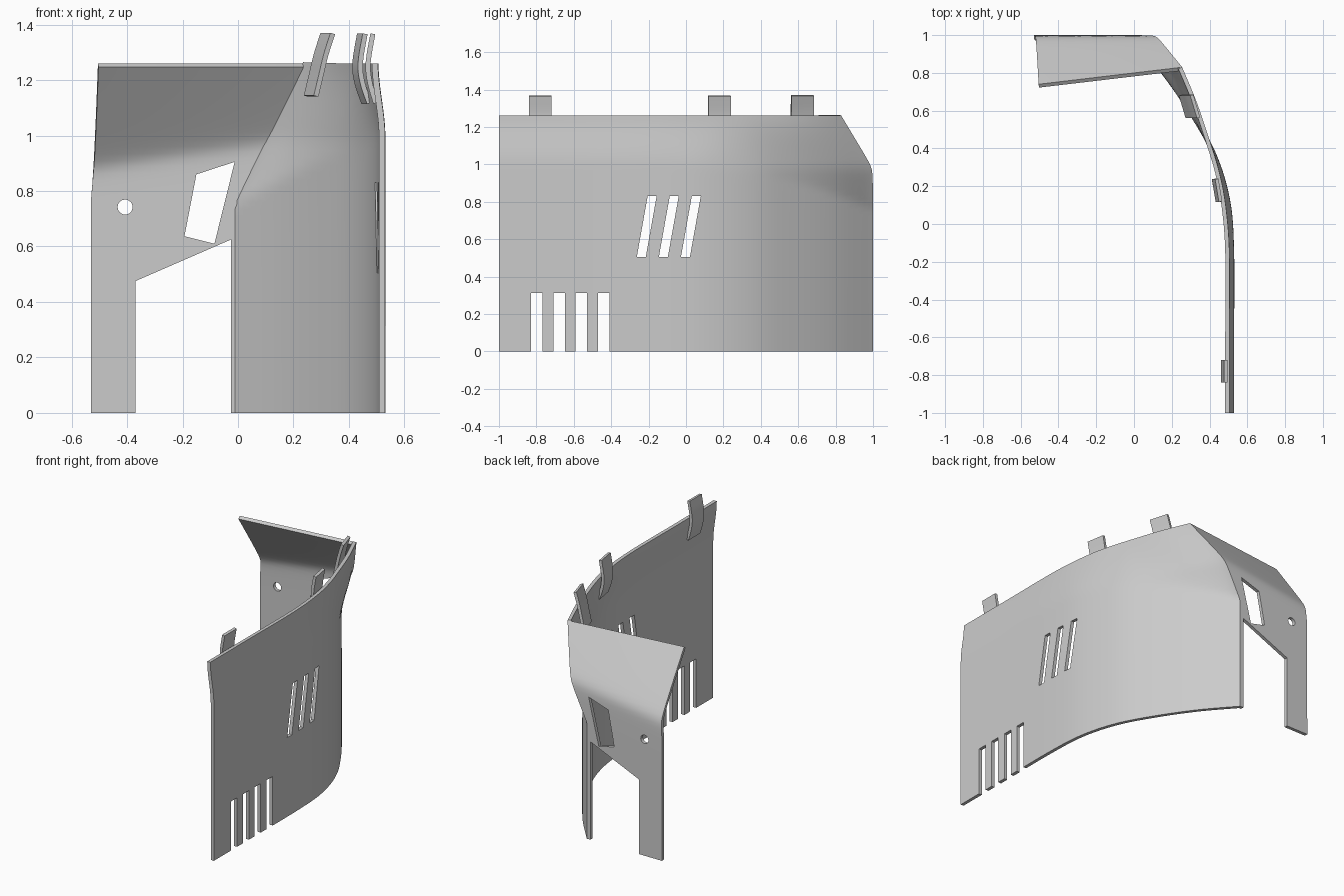
import bpy, bmesh, math
from mathutils import Vector

cube = bpy.data.objects.get("Cube")
if cube:
    bpy.data.objects.remove(cube, do_unlink=True)

TOP, THICK = 1.26, 0.022

grey = bpy.data.materials.new("plain_grey")
grey.use_nodes = True
grey.diffuse_color = (0.6, 0.6, 0.6, 1)
grey.node_tree.nodes["Principled BSDF"].inputs["Base Color"].default_value = (0.6, 0.6, 0.6, 1)


def add_object(name, bm):
    mesh = bpy.data.meshes.new(name)
    bm.to_mesh(mesh)
    bm.free()
    obj = bpy.data.objects.new(name, mesh)
    mesh.materials.append(grey)
    bpy.context.collection.objects.link(obj)
    return obj


def sheet(name, point, cols, rows):
    """Grid surface from point(u, v), both running 0..1."""
    bm = bmesh.new()
    grid = [[bm.verts.new(point(i / cols, j / rows)) for j in range(rows + 1)]
            for i in range(cols + 1)]
    for i in range(cols):
        for j in range(rows):
            bm.faces.new((grid[i][j], grid[i + 1][j], grid[i + 1][j + 1], grid[i][j + 1]))
    return add_object(name, bm)


def prism(name, outline, axis, start, end):
    """Extrude a 2D outline (with z second) along x or y."""
    bm = bmesh.new()
    place = (lambda a, z, d: (d, a, z)) if axis == "x" else (lambda a, z, d: (a, d, z))
    face = bm.faces.new([bm.verts.new(place(a, z, start)) for a, z in outline])
    ext = bmesh.ops.extrude_face_region(bm, geom=[face])
    verts = [g for g in ext["geom"] if isinstance(g, bmesh.types.BMVert)]
    bmesh.ops.translate(bm, verts=verts, vec=place(0, 0, end - start))
    bmesh.ops.recalc_face_normals(bm, faces=bm.faces)
    obj = add_object(name, bm)
    obj.hide_render = True
    return obj


def finish(obj, cutters, thickness=THICK):
    """Thicken inwards, cut the openings, bake and smooth."""
    solid = obj.modifiers.new("thickness", "SOLIDIFY")
    solid.thickness, solid.offset, solid.use_even_offset = thickness, -1, True
    for cutter in cutters:
        cut = obj.modifiers.new("opening", "BOOLEAN")
        cut.operation, cut.solver, cut.object = "DIFFERENCE", "EXACT", cutter
    bpy.context.view_layer.update()
    baked = bpy.data.meshes.new_from_object(
        obj.evaluated_get(bpy.context.evaluated_depsgraph_get()))
    obj.modifiers.clear()
    obj.data = baked
    for cutter in cutters:
        bpy.data.objects.remove(cutter, do_unlink=True)
    bpy.ops.object.select_all(action="DESELECT")
    bpy.context.view_layer.objects.active = obj
    obj.select_set(True)
    bpy.ops.object.shade_smooth_by_angle(angle=math.radians(30))


def curve_at(points, u):
    """Catmull-Rom point on a list of 2D points."""
    n = len(points) - 1
    k = min(int(u * n), n - 1)
    t = u * n - k
    p = [Vector(points[min(max(k + d, 0), n)]) for d in (-1, 0, 1, 2)]
    return 0.5 * (2 * p[1] + (p[2] - p[0]) * t
                  + (2 * p[0] - 5 * p[1] + 4 * p[2] - p[3]) * t * t
                  + (3 * p[1] - p[0] - 3 * p[2] + p[3]) * t ** 3)


def bend(z, crease):
    """0 below the crease, rising to 1 at the top edge, softly rounded."""
    soft = lambda t: t + math.sqrt(t * t + 0.0009)
    low = soft(-crease)
    return (soft(z - crease) - low) / (soft(TOP - crease) - low)


# Side panel: plan curves of its foot and of its top edge
foot = [(.53, -1), (.53, -.6), (.53, -.15), (.51, .12), (.44, .36), (.32, .58), (.17, .8), (0, 1)]
rim = [(.505, -1), (.505, -.6), (.505, -.15), (.485, .1), (.45, .28), (.395, .46), (.33, .65), (.255, .83)]


def side_point(u, v):
    z = v * TOP
    a, b = curve_at(foot, u), curve_at(rim, u)
    start = 1.0 - 0.26 * u ** 3
    t = max(0, (z - start) / (TOP - start))
    smooth = t * t * (3 - 2 * t)
    f = smooth + (t - smooth) * u ** 2
    return (a.x + (b.x - a.x) * f, a.y + (b.y - a.y) * bend(z, .98), z)


side_panel = sheet("side_panel", side_point, 48, 48)

# Three slanted vents and four foot slots
openings = []
for i in range(3):
    y = -.263 + .118 * i
    openings.append(prism("vent_cutter", [(y, .505), (y + .048, .505), (y + .106, .83), (y + .058, .83)],
                          "x", .35, .7))
for i in range(4):
    y = -.828 + .119 * i
    openings.append(prism("slot_cutter", [(y, -.1), (y + .062, -.1), (y + .062, .313), (y, .313)],
                          "x", .35, .7))
finish(side_panel, openings)


# Back plate: upright below, leaning forward above its crease
def back_point(u, v):
    z = v * TOP
    right = side_point(1, v)[0]
    left = -.53 + .025 * min(1, max(0, (z - .78) / .48)) ** 0.7
    crease = .98 - .09 * u
    depth = .17 + .09 * u
    return (right + (left - right) * u, 1 - depth * bend(z, crease), z)


back_plate = sheet("back_plate", back_point, 24, 48)

# Leg gap, slanted window and round hole
gap = prism("gap_cutter", [(-.37, -.1), (-.37, .475), (-.025, .625), (-.025, -.1)], "y", .85, 1.2)
window = prism("window_cutter", [(-.15, .86), (-.012, .905), (-.085, .61), (-.193, .637)], "y", .85, 1.2)
ring = [(-.407 + .027 * math.cos(k * math.tau / 24), .742 + .027 * math.sin(k * math.tau / 24))
        for k in range(24)]
hole = prism("hole_cutter", ring, "y", .85, 1.2)
finish(back_plate, [gap, window, hole])


# Clips rising above the rim, following the inner face of the side panel
def clip(name, y_mid, slope, path):
    def point(u, v):
        y = (u - .5) * .12
        x, z = curve_at(path, v)
        return (x + slope * y, y_mid + y, z)
    finish(sheet(name, point, 1, 12), [], .018)


clip("front_clip", -.78, 0, [(.505, 1.12), (.485, 1.19), (.478, 1.26), (.495, 1.365)])
clip("middle_clip", .18, -.17, [(.472, 1.12), (.448, 1.19), (.44, 1.26), (.457, 1.365)])
clip("rear_clip", .625, -.3, [(.272, 1.14), (.29, 1.215), (.308, 1.29), (.332, 1.365)])
